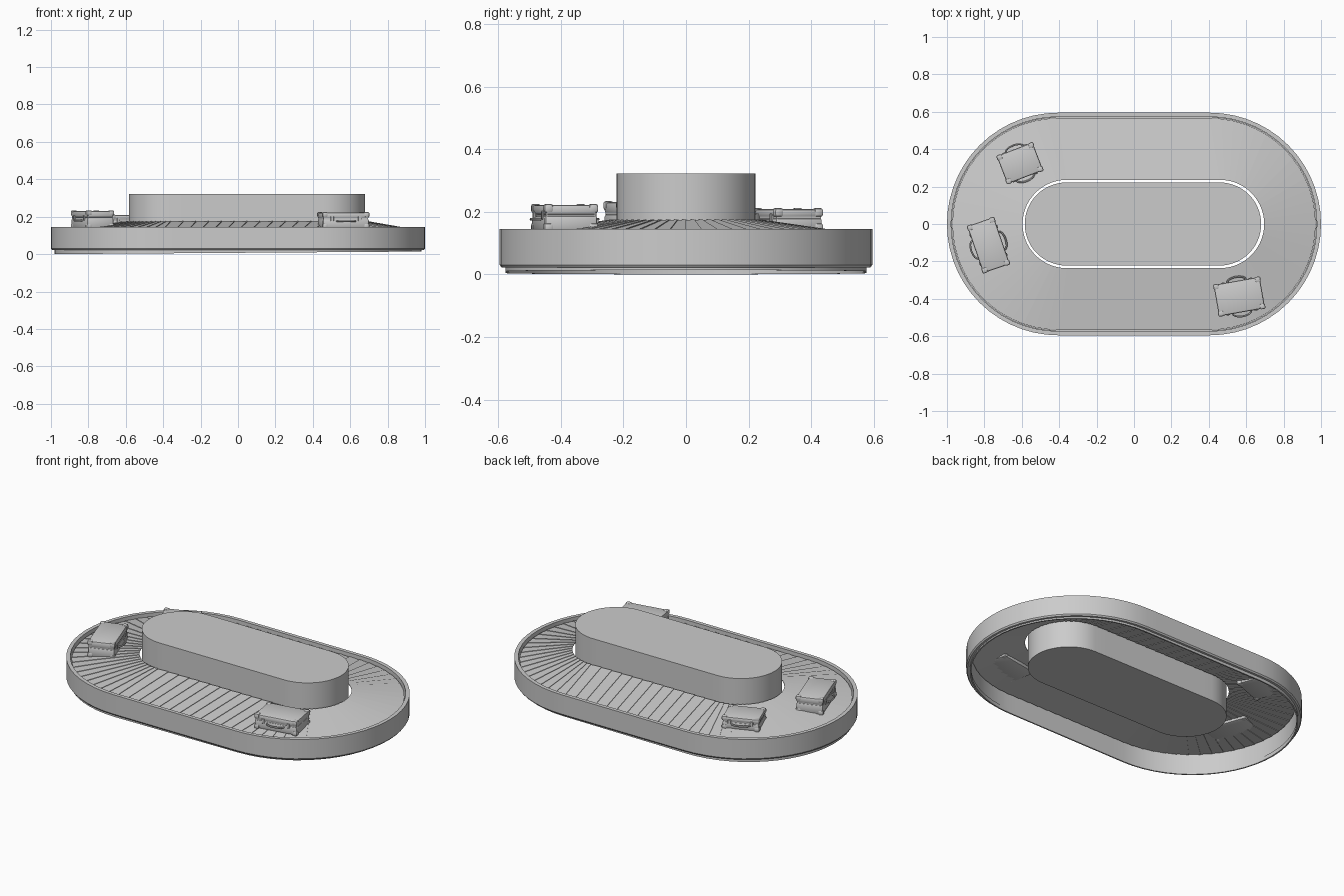
import bpy, bmesh, math
from mathutils import Matrix, Vector

if "Cube" in bpy.data.objects:
    bpy.data.objects.remove(bpy.data.objects["Cube"])

grey = bpy.data.materials.new("plain grey")
grey.diffuse_color = (0.6, 0.6, 0.6, 1)
grey.use_nodes = True
grey.node_tree.nodes["Principled BSDF"].inputs["Base Color"].default_value = grey.diffuse_color


def finish(bm, name, smooth=True):
    bmesh.ops.recalc_face_normals(bm, faces=bm.faces)
    me = bpy.data.meshes.new(name)
    bm.to_mesh(me)
    bm.free()
    me.materials.append(grey)
    ob = bpy.data.objects.new(name, me)
    bpy.context.collection.objects.link(ob)
    if smooth:
        bpy.context.view_layer.objects.active = ob
        ob.select_set(True)
        bpy.ops.object.shade_smooth_by_angle(angle=math.radians(30))
        ob.select_set(False)
    return ob


def stadium(half, r, cx=0.0, arc=28, straight=12):
    """Racetrack outline, counter-clockwise from the lower right."""
    pts = []
    for side in (1, -1):
        for i in range(arc):
            a = math.pi * (i / arc - 0.5)
            pts.append((cx + side * (half + r * math.cos(a)), side * r * math.sin(a)))
        for i in range(straight):
            pts.append((cx + side * half * (1 - 2 * i / straight), side * r))
    return pts


def sweep(name, profile, half, tilt=0.0):
    """Closed (radius, z) section swept around the racetrack."""
    bm = bmesh.new()
    rings = [[bm.verts.new((x, y, z + tilt * x)) for x, y in stadium(half, r)]
             for r, z in profile]
    n = len(rings[0])
    for k, a in enumerate(rings):
        b = rings[(k + 1) % len(rings)]
        for i in range(n):
            j = (i + 1) % n
            bm.faces.new((a[i], a[j], b[j], b[i]))
    return finish(bm, name)


# Outer wall and the slightly tilted lip under it
sweep("outer_wall", [(0.595, 0.03), (0.595, 0.145), (0.573, 0.145),
                     (0.573, 0.022), (0.589, 0.022)], 0.405)
sweep("lower_lip", [(0.576, 0.007), (0.576, 0.03), (0.568, 0.03),
                    (0.568, 0.007)], 0.405, 0.007)

# Centre island
bm = bmesh.new()
base = bm.faces.new([bm.verts.new((x, y, 0.02)) for x, y in stadium(0.41, 0.222, 0.048)])
top = bmesh.ops.extrude_face_region(bm, geom=[base])
bmesh.ops.translate(bm, vec=(0, 0, 0.302),
                    verts=[v for v in top["geom"] if isinstance(v, bmesh.types.BMVert)])
finish(bm, "centre_island")

# Belt of overlapping slats, one edge of each lifted over its neighbour
inner = stadium(0.41, 0.236, 0.05)
outer = stadium(0.405, 0.566)
bm = bmesh.new()
n = len(inner)
for i in range(n):
    j = (i + 1) % n
    section = []
    for k, lift in ((i, 0.0), (j, 0.003)):
        for p, z in ((inner[k], 0.173), (outer[k], 0.125)):
            for dz in (0, -0.004):
                section.append(bm.verts.new((p[0], p[1], z + lift + dz)))
    a, b, c, d, e, f, g, h = section
    for quad in ((a, c, g, e), (b, f, h, d), (a, e, f, b), (c, d, h, g),
                 (a, b, d, c), (e, g, h, f)):
        bm.faces.new(quad)
finish(bm, "belt_slats", False)


def block(bm, size, centre, bevel=0.0, segments=2):
    """Box with rounded edges added to bm."""
    part = bmesh.new()
    bmesh.ops.create_cube(part, size=1)
    bmesh.ops.scale(part, vec=size, verts=part.verts)
    if bevel:
        bmesh.ops.bevel(part, geom=part.edges[:], offset=bevel, segments=segments,
                        profile=0.5, affect='EDGES')
    bmesh.ops.translate(part, vec=centre, verts=part.verts)
    tmp = bpy.data.meshes.new("tmp")
    part.to_mesh(tmp)
    part.free()
    bm.from_mesh(tmp)
    bpy.data.meshes.remove(tmp)


def handle(bm, y, z, side, width=0.05, reach=0.022, r=0.005):
    """Arched grip standing out from a long side."""
    rings = []
    for i in range(9):
        a = math.pi * i / 8
        mid = Vector((width * math.cos(a), y + side * reach * math.sin(a), z))
        out = Vector((math.cos(a), side * math.sin(a), 0))
        rings.append([bm.verts.new(mid + r * (out * math.cos(t) + Vector((0, 0, math.sin(t)))))
                      for t in (math.tau * k / 6 for k in range(6))])
    for p, q in zip(rings, rings[1:]):
        for k in range(6):
            m = (k + 1) % 6
            bm.faces.new((p[k], p[m], q[m], q[k]))


def suitcase(name, x, y, z, length, width, height, degrees):
    bm = bmesh.new()
    low = height * 0.6
    # Body, lid and the recessed seam between them
    block(bm, (length, width, low - 0.002), (0, 0, low / 2), 0.009)
    block(bm, (length, width, height - low - 0.002), (0, 0, (height + low) / 2), 0.009)
    block(bm, (length - 0.008, width - 0.008, 0.02), (0, 0, low))
    # Corner guards, latches and handles
    for sx in (1, -1):
        for sy in (1, -1):
            for cz in (0.012, height - 0.012):
                block(bm, (0.03, 0.03, 0.028),
                      (sx * (length / 2 - 0.012), sy * (width / 2 - 0.012), cz), 0.008)
            block(bm, (0.018, 0.008, 0.026), (sx * length * 0.3, sy * width / 2, low), 0.002, 1)
    for sy in (1, -1):
        handle(bm, sy * width / 2, low * 0.75, sy)
    bm.transform(Matrix.Translation((x, y, z)) @ Matrix.Rotation(math.radians(degrees), 4, 'Z'))
    finish(bm, name)


suitcase("suitcase_back", -0.61, 0.325, 0.138, 0.205, 0.16, 0.072, 21)
suitcase("suitcase_left", -0.778, -0.113, 0.137, 0.265, 0.15, 0.095, -71)
suitcase("suitcase_front", 0.563, -0.388, 0.138, 0.25, 0.17, 0.085, 10)
